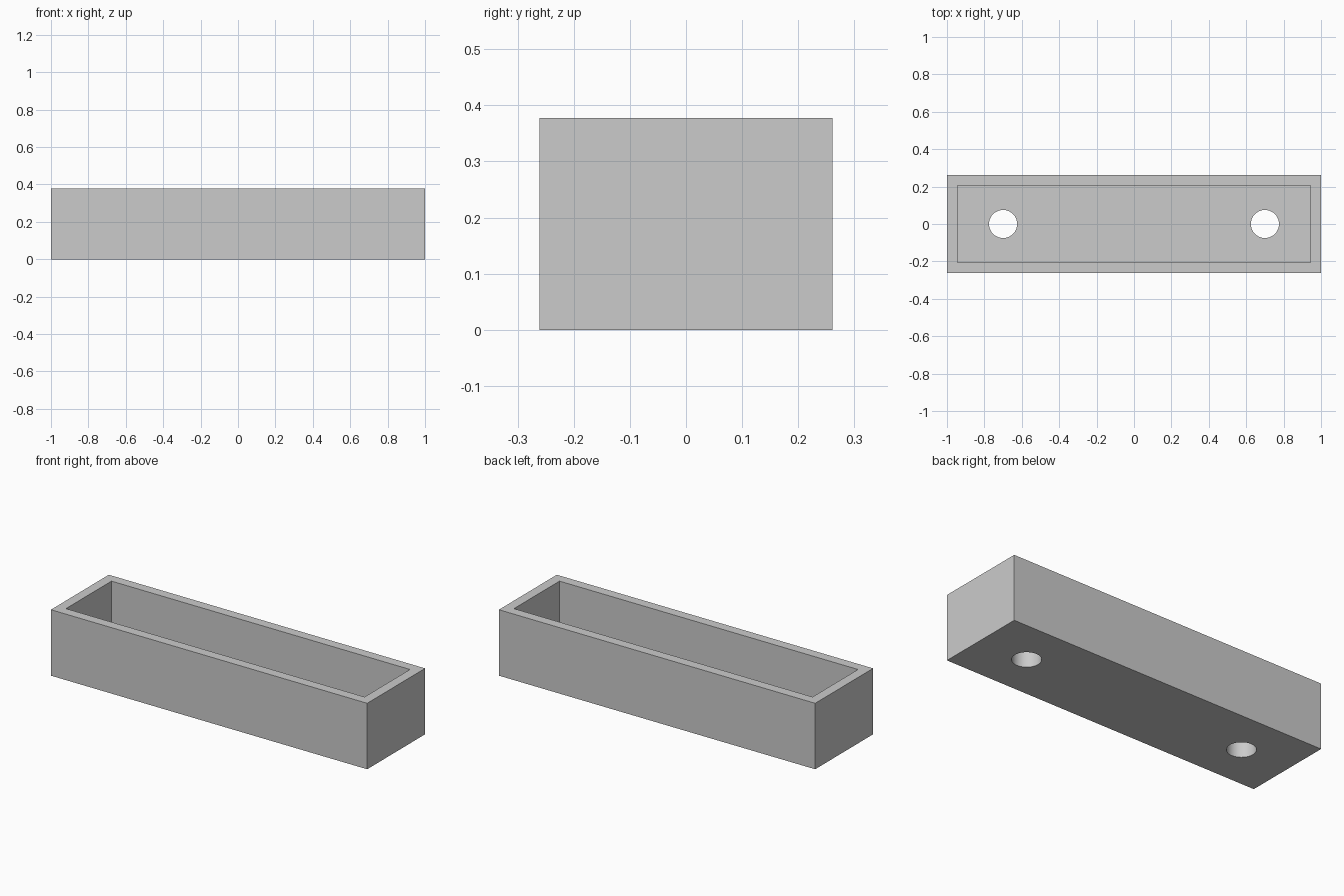
import bpy
import math

cube = bpy.data.objects.get("Cube")
if cube:
    bpy.data.objects.remove(cube, do_unlink=True)

LENGTH, WIDTH, HEIGHT = 2.0, 0.523, 0.377
WALL, FLOOR = 0.056, 0.1
HOLE_X, HOLE_RADIUS = 0.7, 0.075

grey = bpy.data.materials.new("light_grey")
grey.use_nodes = True
colour = (0.6, 0.6, 0.6, 1)
grey.diffuse_color = colour
grey.node_tree.nodes["Principled BSDF"].inputs["Base Color"].default_value = colour


def box(name, size, bottom):
    """Box centred on x and y, with its base at the given height."""
    bpy.ops.mesh.primitive_cube_add(size=1, location=(0, 0, bottom + size[2] / 2))
    obj = bpy.context.object
    obj.name = name
    obj.scale = size
    bpy.ops.object.transform_apply(location=True, rotation=False, scale=True)
    obj.data.materials.append(grey)
    return obj


def cut(target, cutter):
    """Subtract the cutter and discard it."""
    cutter.hide_render = True
    mod = target.modifiers.new("cut", 'BOOLEAN')
    mod.operation = 'DIFFERENCE'
    mod.solver = 'EXACT'
    mod.object = cutter
    bpy.ops.object.select_all(action='DESELECT')
    target.select_set(True)
    bpy.context.view_layer.objects.active = target
    bpy.ops.object.modifier_apply(modifier=mod.name)
    bpy.data.objects.remove(cutter, do_unlink=True)


# Open-topped tray
tray = box("tray", (LENGTH, WIDTH, HEIGHT), 0)
cut(tray, box("cavity_cutter", (LENGTH - 2 * WALL, WIDTH - 2 * WALL, HEIGHT), FLOOR))

# Round holes through the floor
for side in (-1, 1):
    bpy.ops.mesh.primitive_cylinder_add(vertices=64, radius=HOLE_RADIUS, depth=4 * FLOOR,
                                        location=(side * HOLE_X, 0, 0))
    hole = bpy.context.object
    hole.name = "hole_cutter"
    hole.data.materials.append(grey)
    cut(tray, hole)

# Smooth hole walls, crisp box edges
bpy.ops.object.shade_smooth_by_angle(angle=math.radians(30))
